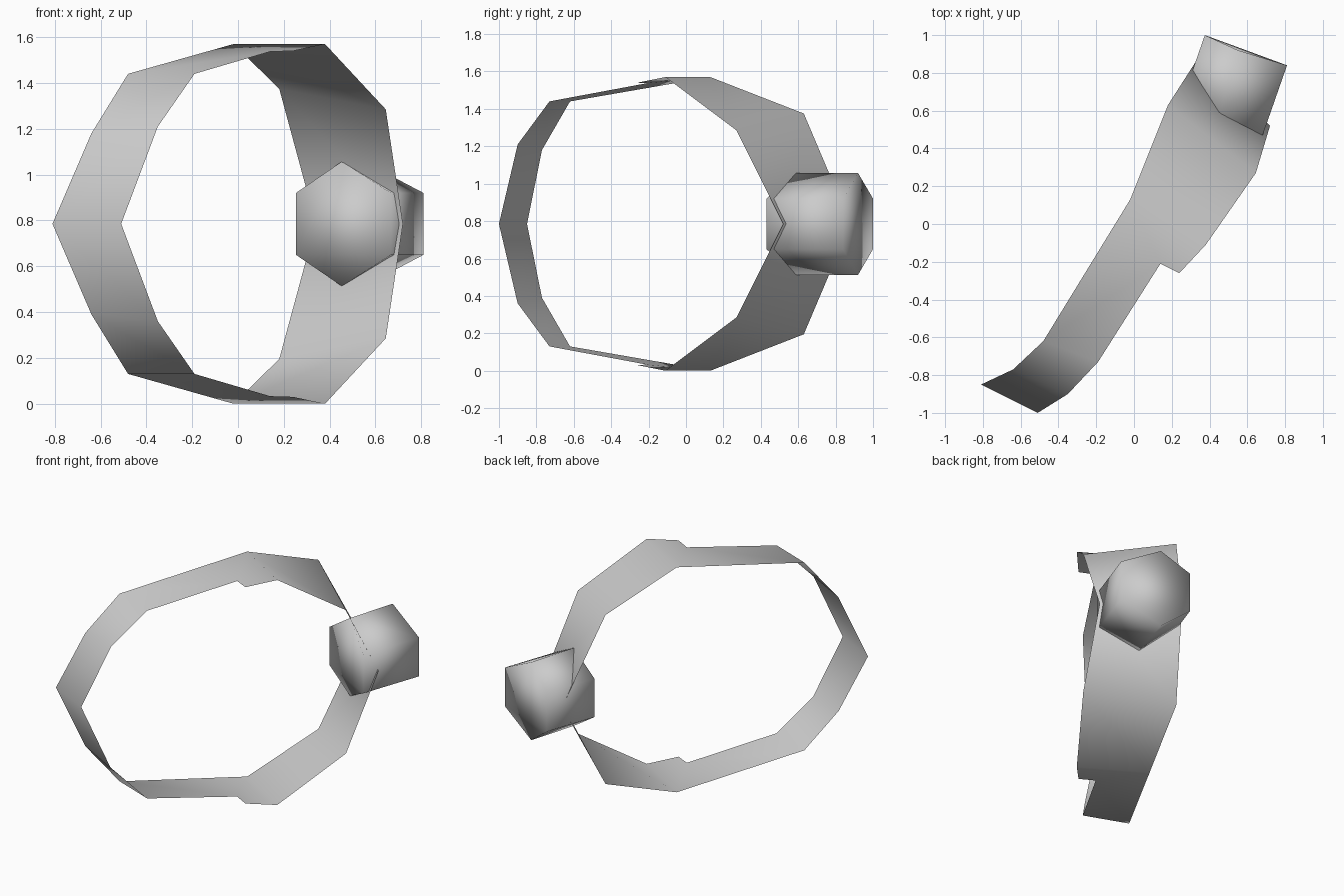
import bpy, bmesh

if "Cube" in bpy.data.objects:
    bpy.data.objects.remove(bpy.data.objects["Cube"])

MID = 0.785  # height of the ring's symmetry plane


def material(name, grey):
    m = bpy.data.materials.new(name)
    m.diffuse_color = (grey, grey, grey, 1)
    m.use_nodes = True
    m.node_tree.nodes["Principled BSDF"].inputs["Base Color"].default_value = m.diffuse_color
    return m


def finish(name, bm, mat):
    bmesh.ops.recalc_face_normals(bm, faces=bm.faces[:])
    for f in bm.faces:
        f.smooth = True
    me = bpy.data.meshes.new(name)
    bm.to_mesh(me)
    bm.free()
    me.materials.append(mat)
    ob = bpy.data.objects.new(name, me)
    bpy.context.collection.objects.link(ob)
    return ob


grey = material("grey metal", 0.6)

# Band: upper half strip between two rims, mirrored downward
left_rim = [(-.81, -.85, .785), (-.64, -.77, 1.18), (-.48, -.62, 1.44),
            (-.02, .13, 1.57), (.18, .63, 1.375), (.34, .88, .785)]
right_rim = [(-.51, -1, .785), (-.35, -.9, 1.21), (-.19, -.73, 1.44),
             (.14, -.21, 1.537), (.24, -.26, 1.54), (.38, -.11, 1.57),
             (.645, .27, 1.285), (.72, .52, .785)]
bm = bmesh.new()
for sign in (1, -1):
    L, R = [[bm.verts.new((x, y, MID + sign * (z - MID))) for x, y, z in rim]
            for rim in (left_rim, right_rim)]
    for i in range(3):
        bm.faces.new((L[i], L[i + 1], R[i + 1], R[i]))
    # small step in the rim at the top of the ring
    bm.faces.new((L[3], R[4], R[3]))
    bm.faces.new((L[3], R[5], R[4]))
    for i in (3, 4):
        bm.faces.new((L[i], L[i + 1], R[i + 3], R[i + 2]))
bmesh.ops.remove_doubles(bm, verts=bm.verts[:], dist=0.001)
finish("band", bm, grey)

# Stone: slightly skewed hexagonal prism; (x, y) of left, middle and right corners
bm = bmesh.new()
ends = []
for (l, m, r) in (((.253, .65), (.453, .59), (.667, .43)),
                  ((.375, 1.0), (.55, .92), (.81, .84))):
    ring = [(l, .135), (m, .272), (r, .135), (r, -.135), (m, -.272), (l, -.135)]
    ends.append([bm.verts.new((p[0], p[1], MID + h)) for p, h in ring])
front, back = ends
for i in range(6):
    j = (i + 1) % 6
    bm.faces.new((front[i], front[j], back[j], back[i]))
for ring in ends:
    bm.faces.new(ring)
finish("stone", bm, grey)
